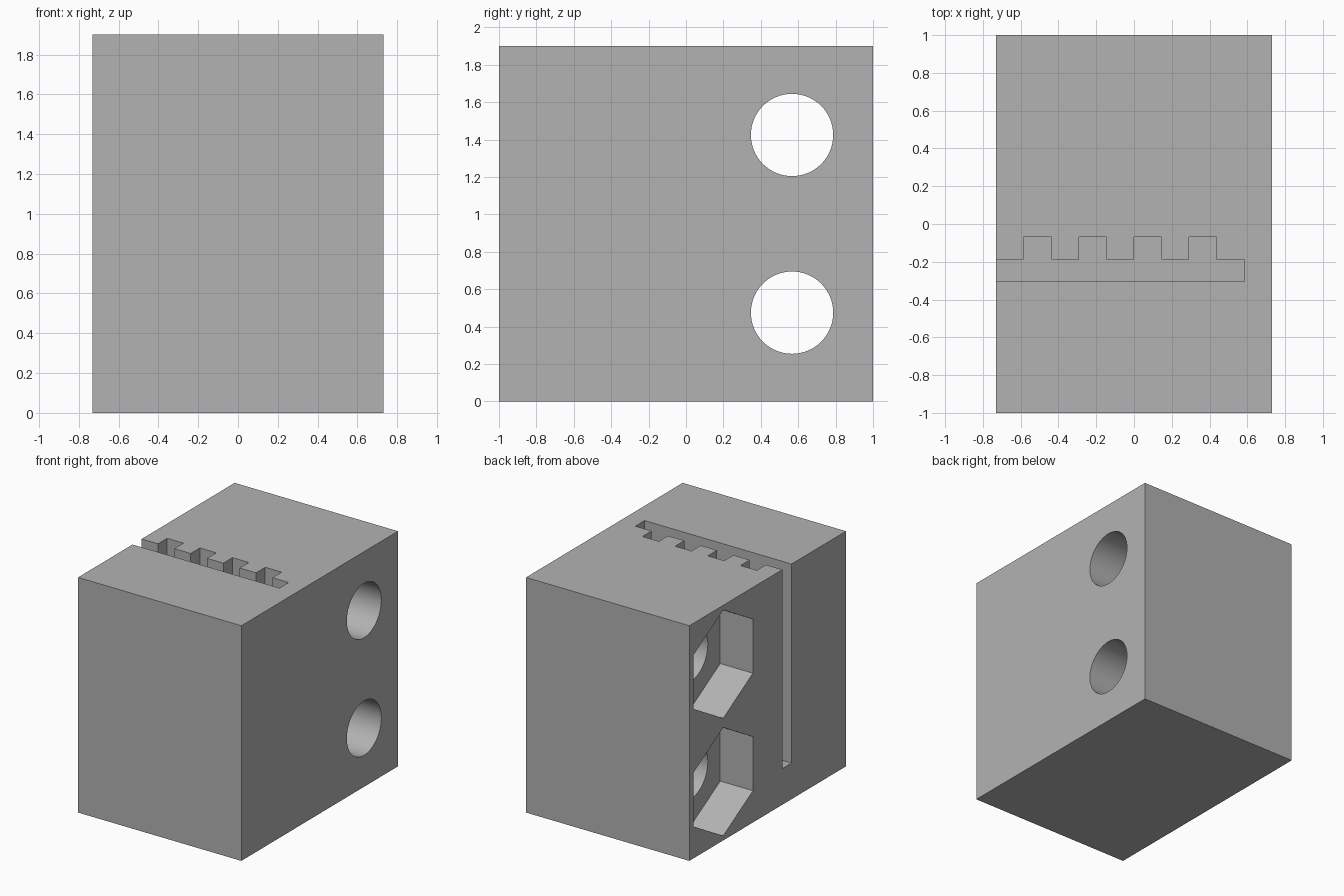
import bpy
import bmesh
from math import sin, cos, tau, pi, radians
from mathutils import Vector

WIDTH, DEPTH, HEIGHT = 1.46, 2.0, 1.9
STEP = WIDTH / 10                    # tooth pitch and wall thickness
LEFT_EDGE = -WIDTH / 2
HOLE_Y, HOLE_HEIGHTS = 0.567, (0.475, 1.425)

default = bpy.data.objects.get("Cube")
if default:
    bpy.data.objects.remove(default, do_unlink=True)

grey = bpy.data.materials.new("plain grey")
grey.use_nodes = True
colour = (0.448, 0.448, 0.448, 1)
grey.diffuse_color = colour
grey.node_tree.nodes["Principled BSDF"].inputs["Base Color"].default_value = colour


def prism(name, outline, sweep):
    """Extrude a closed outline of 3D points along a sweep vector."""
    bm = bmesh.new()
    face = bm.faces.new([bm.verts.new(p) for p in outline])
    moved = bmesh.ops.extrude_face_region(bm, geom=[face])["geom"]
    verts = [v for v in moved if isinstance(v, bmesh.types.BMVert)]
    bmesh.ops.translate(bm, verts=verts, vec=Vector(sweep))
    bmesh.ops.recalc_face_normals(bm, faces=bm.faces)
    mesh = bpy.data.meshes.new(name)
    bm.to_mesh(mesh)
    bm.free()
    mesh.materials.append(grey)
    obj = bpy.data.objects.new(name, mesh)
    bpy.context.collection.objects.link(obj)
    return obj


def ring(x, z, radius, sides):
    """Regular polygon facing along x, with a corner at the top."""
    angles = [tau * i / sides for i in range(sides)]
    return [(x, HOLE_Y + radius * sin(a), z + radius * cos(a)) for a in angles]


# Solid block
x, y = WIDTH / 2, DEPTH / 2
block = prism("block", [(-x, -y, 0), (x, -y, 0), (x, y, 0), (-x, y, 0)], (0, 0, HEIGHT))

# Key slot with square teeth, open at the top and at one side
floor = 2 * STEP
front, back, tips = -0.305, -0.187, -0.07
start, end = LEFT_EDGE - 0.1, LEFT_EDGE + 9 * STEP
comb = [(start, front), (end, front), (end, back)]
for i in (7, 5, 3, 1):
    near, far = LEFT_EDGE + i * STEP, LEFT_EDGE + (i + 1) * STEP
    comb += [(far, back), (far, tips), (near, tips), (near, back)]
comb.append((start, back))
cutters = [prism("slot_cutter", [(px, py, floor) for px, py in comb], (0, 0, HEIGHT))]

# Through holes with hexagonal nut pockets
for z in HOLE_HEIGHTS:
    cutters.append(prism("nut_cutter", ring(start, z, 0.437, 6), (0.1 + 2 * STEP, 0, 0)))
    cutters.append(prism("hole_cutter", ring(start, z, 0.22, 64), (WIDTH + 0.2, 0, 0)))

# Cut the block and discard the cutters
bpy.context.view_layer.objects.active = block
for cutter in cutters:
    cutter.hide_render = True
    cut = block.modifiers.new("cut", "BOOLEAN")
    cut.operation = "DIFFERENCE"
    cut.solver = "EXACT"
    cut.object = cutter
    bpy.ops.object.modifier_apply(modifier=cut.name)
    bpy.data.objects.remove(cutter, do_unlink=True)

# Smooth the round holes, keep the other edges sharp
bpy.ops.object.select_all(action="DESELECT")
block.select_set(True)
bpy.ops.object.shade_smooth_by_angle(angle=radians(30))
